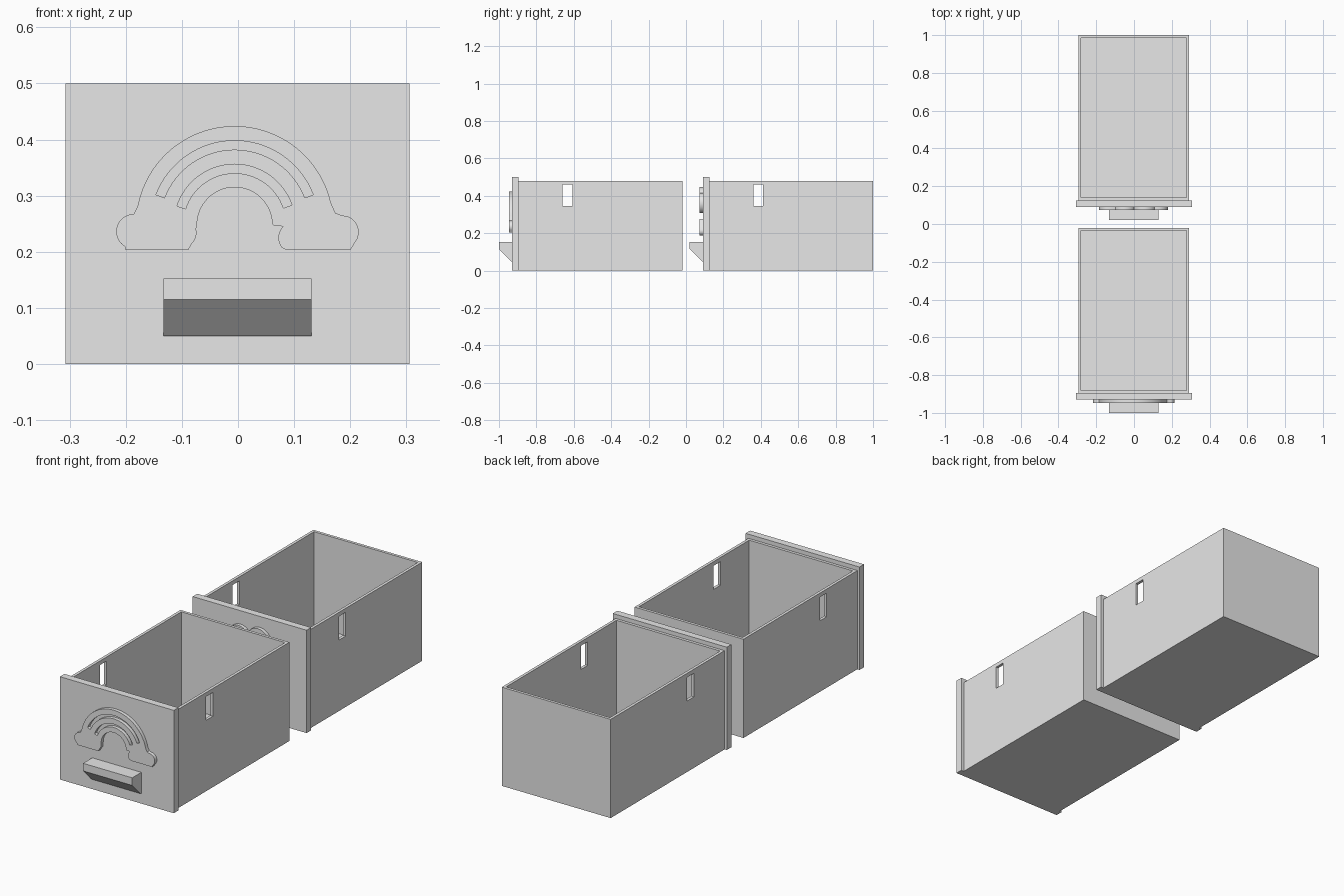
import bpy, bmesh
from math import sin, cos, pi, radians, sqrt
from mathutils import Matrix, Vector

if "Cube" in bpy.data.objects:
    bpy.data.objects.remove(bpy.data.objects["Cube"])

grey = bpy.data.materials.new("light grey")
grey.use_nodes = True
grey.diffuse_color = (0.8, 0.8, 0.8, 1)
grey.node_tree.nodes["Principled BSDF"].inputs["Base Color"].default_value = (0.8, 0.8, 0.8, 1)


def add_object(name, data):
    ob = bpy.data.objects.new(name, data)
    bpy.context.collection.objects.link(ob)
    return ob


def from_bmesh(name, bm):
    bmesh.ops.recalc_face_normals(bm, faces=bm.faces)
    me = bpy.data.meshes.new(name)
    bm.to_mesh(me)
    bm.free()
    me.materials.append(grey)
    return add_object(name, me)


def box_bm(x0, x1, y0, y1, z0, z1):
    bm = bmesh.new()
    size = Matrix.Diagonal((x1 - x0, y1 - y0, z1 - z0, 1))
    centre = Matrix.Translation(((x0 + x1) / 2, (y0 + y1) / 2, (z0 + z1) / 2))
    bmesh.ops.create_cube(bm, size=1, matrix=centre @ size)
    return bm


def arc(cx, cz, r, a0, a1, n=16):
    """Points along an arc in the front plane, angles in degrees."""
    angles = [radians(a0 + (a1 - a0) * i / n) for i in range(n + 1)]
    return [(cx + r * cos(a), cz + r * sin(a)) for a in angles]


def relief(name, loops, y_front, depth):
    """Flat plaque facing -y; inner loops become holes."""
    cu = bpy.data.curves.new(name, "CURVE")
    cu.dimensions = "2D"
    cu.fill_mode = "BOTH"
    cu.extrude = depth / 2
    for loop in loops:
        sp = cu.splines.new("POLY")
        sp.points.add(len(loop) - 1)
        for p, (x, z) in zip(sp.points, loop):
            p.co = (x, z, 0, 1)
        sp.use_cyclic_u = True
    tmp = add_object(name + "_outline", cu)
    me = bpy.data.meshes.new_from_object(tmp.evaluated_get(bpy.context.evaluated_depsgraph_get()))
    bpy.data.objects.remove(tmp)
    me.transform(Matrix.Translation((0, y_front + depth / 2, 0)) @ Matrix.Rotation(pi / 2, 4, "X"))
    me.materials.clear()
    me.materials.append(grey)
    me.name = name
    ob = add_object(name, me)
    smooth(ob)


def smooth(ob):
    bpy.ops.object.select_all(action="DESELECT")
    ob.select_set(True)
    bpy.context.view_layer.objects.active = ob
    bpy.ops.object.shade_smooth_by_angle(angle=radians(30))


def drawer(prefix, y):
    """Open tray, front panel and wedge handle; y is the handle's front edge."""
    # Tray: hollowed from the top face
    bm = box_bm(-0.295, 0.291, y + 0.105, y + 0.98, 0, 0.48)
    bm.faces.ensure_lookup_table()
    top = max(bm.faces, key=lambda f: f.calc_center_median().z)
    bmesh.ops.inset_region(bm, faces=[top], thickness=0.02)
    floor = bmesh.ops.extrude_face_region(bm, geom=[top])["geom"]
    verts = [g for g in floor if isinstance(g, bmesh.types.BMVert)]
    bmesh.ops.translate(bm, verts=verts, vec=Vector((0, 0, -0.46)))
    bmesh.ops.delete(bm, geom=[f for f in [top] if f.is_valid], context="FACES_ONLY")
    tray = from_bmesh(prefix + "_tray", bm)

    # Slots through both side walls
    cutter = from_bmesh("slot_cutter", box_bm(-0.5, 0.5, y + 0.34, y + 0.392, 0.345, 0.46))
    cutter.hide_render = True
    mod = tray.modifiers.new("slots", "BOOLEAN")
    mod.operation = "DIFFERENCE"
    mod.solver = "EXACT"
    mod.object = cutter
    bpy.context.view_layer.objects.active = tray
    bpy.ops.object.modifier_apply(modifier=mod.name)
    bpy.data.objects.remove(cutter)

    # Front panel
    from_bmesh(prefix + "_panel", box_bm(-0.307, 0.306, y + 0.07, y + 0.105, 0, 0.5))

    # Handle: wedge profile extruded across
    bm = bmesh.new()
    profile = [(0.07, 0.152), (0, 0.152), (0, 0.115), (0.065, 0.05), (0.07, 0.05)]
    face = bm.faces.new([bm.verts.new((-0.133, y + py, pz)) for py, pz in profile])
    ext = bmesh.ops.extrude_face_region(bm, geom=[face])["geom"]
    bmesh.ops.translate(bm, vec=Vector((0.264, 0, 0)),
                        verts=[g for g in ext if isinstance(g, bmesh.types.BMVert)])
    from_bmesh(prefix + "_handle", bm)


def band(cx, cz, r0, r1, a0, a1):
    return arc(cx, cz, r1, a0, a1, 32) + arc(cx, cz, r0, a1, a0, 32)


def rainbow(y):
    cx, cz = -0.006, 0.248
    outline = arc(cx, cz, 0.176, 169, 13, 48)                  # outer bow
    outline += arc(0.168, 0.235, 0.034, 80, 62, 4)             # right cloud
    outline += arc(0.185, 0.235, 0.03, 70, -40, 16)
    outline += [(0.2, 0.203), (0.087, 0.203)]
    outline += arc(0.1, 0.225, 0.028, 220, 135, 8) + [(0.072, 0.247), (0.063, 0.247)]
    outline += arc(cx, cz, 0.067, 2, 180, 32)                  # inner bow
    outline += arc(-0.1, 0.234, 0.026, 15, -45, 8)             # left cloud
    outline += [(-0.089, 0.203), (-0.2, 0.203)]
    outline += arc(-0.186, 0.236, 0.031, 240, 90, 20)
    grooves = [band(cx, cz, 0.134, 0.150, 21, 159), band(cx, cz, 0.092, 0.108, 19, 162)]
    relief("rainbow_relief", [outline] + grooves, y, 0.017)


def rain_cloud(y):
    # Cloud: outer envelope of overlapping circles, flat below
    ox, oz, base = 0, 0.345, 0.308
    lobes = [(-0.13, 0.36, 0.055), (-0.05, 0.375, 0.06), (0.055, 0.385, 0.062),
             (0.125, 0.36, 0.055), (0, 0.345, 0.06)]
    cloud = []
    for i in range(120):
        dx, dz = cos(i * pi / 60), sin(i * pi / 60)
        reach = 0
        for lx, lz, r in lobes:
            along = (lx - ox) * dx + (lz - oz) * dz
            off = (lx - ox) ** 2 + (lz - oz) ** 2 - along ** 2
            if off < r * r:
                reach = max(reach, along + sqrt(r * r - off))
        if dz < 0:
            reach = min(reach, (base - oz) / dz)
        cloud.append((ox + reach * dx, oz + reach * dz))
    relief("cloud_relief", [cloud], y, 0.017)
    # Raindrops
    for i, x in enumerate((-0.1, 0, 0.1)):
        drop = arc(x, 0.212, 0.025, 155, 385, 20) + [(x, 0.275)]
        relief(f"raindrop_{i + 1}", [drop], y, 0.017)


drawer("front_drawer", -1)
drawer("rear_drawer", 0.02)
rainbow(-0.947)
rain_cloud(0.073)
